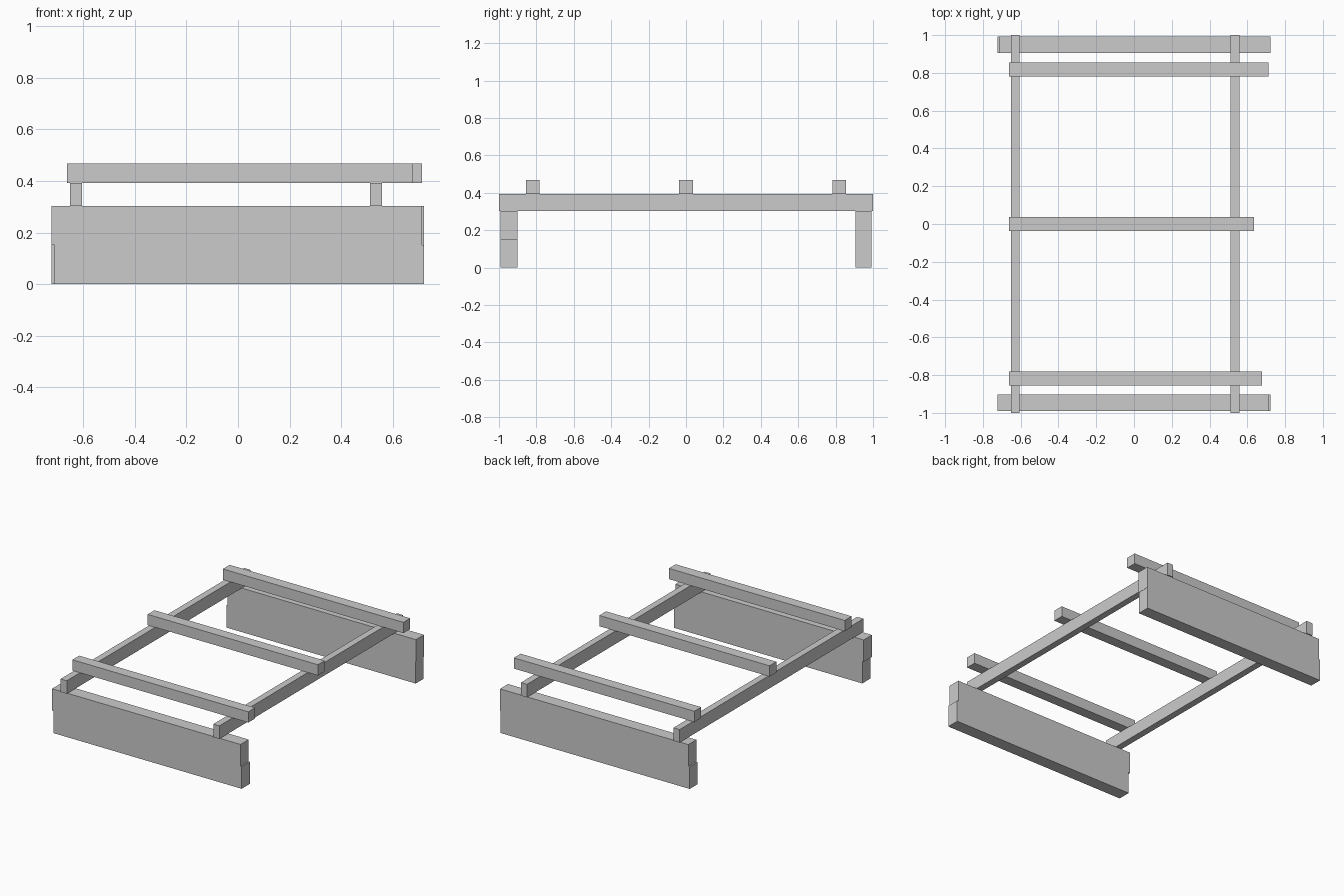
import bpy

if "Cube" in bpy.data.objects:
    bpy.data.objects.remove(bpy.data.objects["Cube"])


def beam(name, x, y, z):
    """Square-cut timber spanning the given (min, max) ranges."""
    bpy.ops.mesh.primitive_cube_add(size=1, location=[(a + b) / 2 for a, b in (x, y, z)])
    ob = bpy.context.object
    ob.name = name
    ob.scale = [b - a for a, b in (x, y, z)]
    bpy.ops.object.transform_apply(location=False, rotation=False, scale=True)
    return ob


# End walls: two stacked planks each, with slightly uneven ends
LOWER, UPPER = (0.0, 0.152), (0.152, 0.303)
FRONT, BACK = (-0.991, -0.902), (0.906, 0.993)
beam("front_lower_plank", (-0.712, 0.722), FRONT, LOWER)
beam("front_upper_plank", (-0.723, 0.713), FRONT, UPPER)
beam("back_lower_plank", (-0.723, 0.720), BACK, LOWER)
beam("back_upper_plank", (-0.713, 0.722), BACK, UPPER)

# Long rails resting on the end walls
for side, x in (("left", (-0.652, -0.605)), ("right", (0.512, 0.558))):
    beam(side + "_rail", x, (-1.0, 1.0), (0.303, 0.393))

# Cross beams of differing length on top of the rails
for name, y, x_end in (("front", -0.819, 0.678), ("middle", 0.0, 0.635), ("back", 0.819, 0.713)):
    beam(name + "_cross_beam", (-0.663, x_end), (y - 0.037, y + 0.037), (0.393, 0.467))
